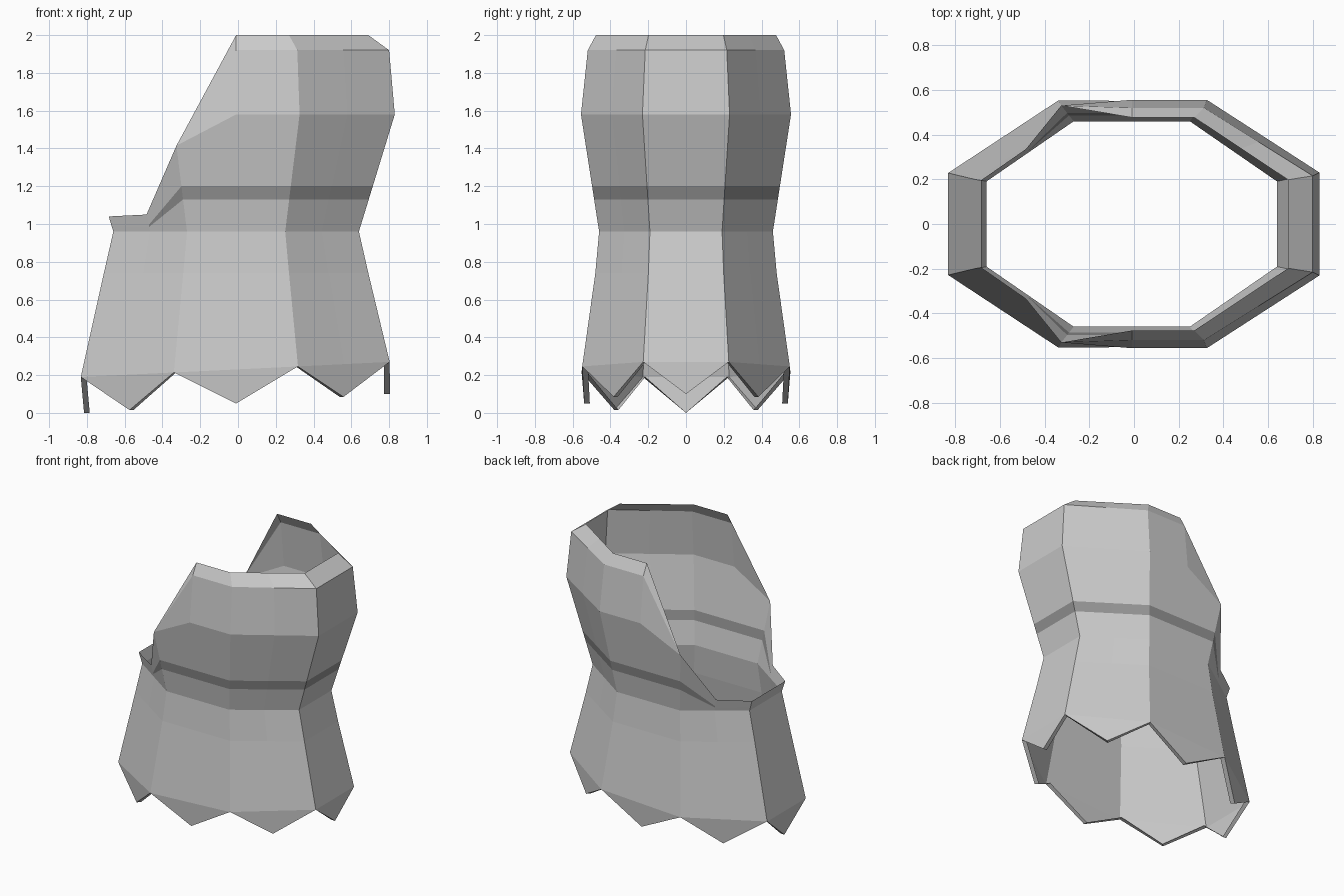
import bpy, bmesh

if "Cube" in bpy.data.objects:
    bpy.data.objects.remove(bpy.data.objects["Cube"])

# Profile: height -> half width (x), half depth (y)
PROFILE = [(0.0, .805, .535), (.22, .825, .553), (.74, .70, .48), (.96, .65, .46),
           (1.58, .84, .556), (1.92, .81, .52), (2.0, .70, .477)]
SHIFT = -0.01


def size_at(z):
    z = max(0.0, min(2.0, z))
    for (z0, a0, b0), (z1, a1, b1) in zip(PROFILE, PROFILE[1:]):
        if z <= z1:
            t = (z - z0) / (z1 - z0)
            return a0 + t * (a1 - a0), b0 + t * (b1 - b0)


# Eight-sided section with a middle column in each side
corners = [(1, -.415), (1, .415), (.4, 1), (-.4, 1),
           (-1, .415), (-1, -.415), (-.4, -1), (.4, -1)]
columns = []
for i, (x, y) in enumerate(corners):
    nx, ny = corners[(i + 1) % 8]
    columns += [(x, y, False), ((x + nx) / 2, (y + ny) / 2, True)]


def heights(rx):
    """Upper row heights; the left side is cut away in a sloping opening."""
    if rx < -.9:
        return [1.04, 1.04, 1.04, .99, .99, .96, .74]
    if rx < -.6:
        return [1.05, 1.05, 1.05, .995, .985, .96, .74]
    if rx < -.3:
        return [1.415, 1.415, 1.415, 1.2, 1.13, .96, .74]
    return [2.0, 1.92, 1.58, 1.2, 1.13, .96, .74]


bm = bmesh.new()
grid = []
for rx, ry, middle in columns:
    hem = .23 + .04 * rx                       # height between the points
    tip = .05 + .05 * rx if middle else hem    # pointed lower edge
    col = []
    for z in heights(rx) + [hem, tip]:
        hx, hy = size_at(z)
        col.append(bm.verts.new((rx * hx + SHIFT, ry * hy, z)))
    hx, hy = size_at(tip)                      # turned-in hem
    col.append(bm.verts.new((rx * (hx - .03) + SHIFT, ry * (hy - .03), tip)))
    grid.append(col)

for i, col in enumerate(grid):
    nxt = grid[(i + 1) % len(grid)]
    for r in range(len(col) - 1):
        f = bm.faces.new((col[r], col[r + 1], nxt[r + 1], nxt[r]))
        # belt stripe stops at the opening
        left = min(columns[i][0], columns[(i + 1) % 16][0]) < -.9
        f.material_index = 1 if r == 3 and not left else 0

bmesh.ops.remove_doubles(bm, verts=bm.verts[:], dist=.0005)

mesh = bpy.data.meshes.new("tunic")
bm.to_mesh(mesh)
bm.free()
tunic = bpy.data.objects.new("tunic", mesh)
bpy.context.collection.objects.link(tunic)

# Cloth and belt colours
for name, g in (("cloth", .8), ("belt", .3)):
    mat = bpy.data.materials.new(name)
    mat.diffuse_color = (g, g, g, 1)
    mat.use_nodes = True
    mat.node_tree.nodes["Principled BSDF"].inputs["Base Color"].default_value = mat.diffuse_color
    mesh.materials.append(mat)
